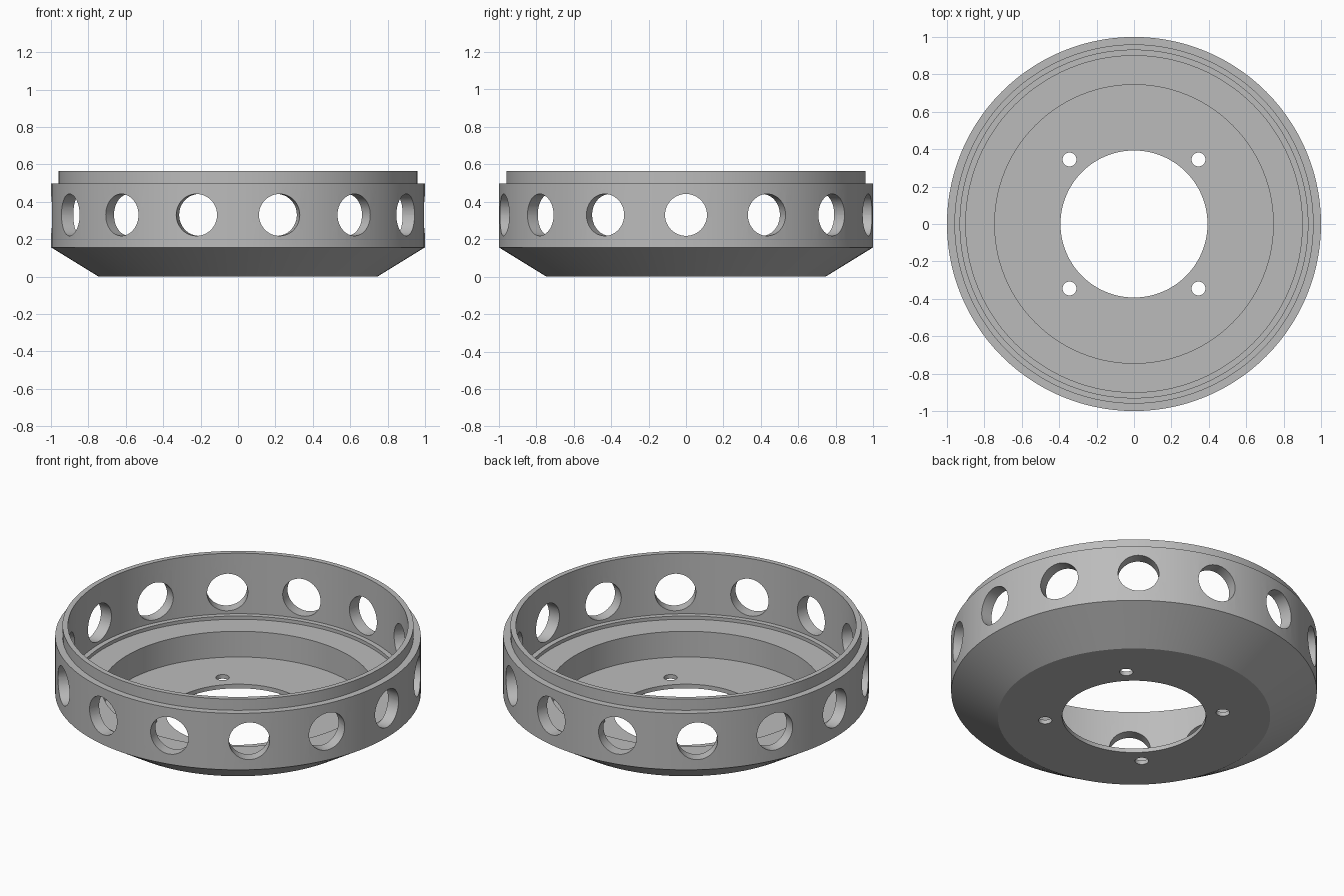
import bpy, bmesh, math
from mathutils import Matrix, Vector

cube = bpy.data.objects.get("Cube")
if cube:
    bpy.data.objects.remove(cube, do_unlink=True)

SEGMENTS = 112
SIDE_HOLES = 14


def make_object(name, bm):
    bmesh.ops.recalc_face_normals(bm, faces=bm.faces[:])
    mesh = bpy.data.meshes.new(name)
    bm.to_mesh(mesh)
    bm.free()
    obj = bpy.data.objects.new(name, mesh)
    bpy.context.collection.objects.link(obj)
    return obj


def add_cylinder(bm, radius, depth, matrix):
    bmesh.ops.create_cone(bm, cap_ends=True, segments=48, radius1=radius,
                          radius2=radius, depth=depth, matrix=matrix)


grey = bpy.data.materials.new("grey metal")
grey.use_nodes = True
grey.diffuse_color = (0.5, 0.5, 0.5, 1)
grey.node_tree.nodes["Principled BSDF"].inputs["Base Color"].default_value = (0.5, 0.5, 0.5, 1)

# Ring body: closed wall section (radius, height) turned around z
profile = [(0.393, 0), (0.745, 0), (1, 0.157), (1, 0.498), (0.96, 0.498),
           (0.96, 0.565), (0.93, 0.565), (0.93, 0.2), (0.9, 0.2), (0.9, 0.18),
           (0.745, 0.18), (0.745, 0.025), (0.393, 0.025)]
bm = bmesh.new()
rings = []
for i in range(SEGMENTS):
    a = math.tau * i / SEGMENTS
    rings.append([bm.verts.new((r * math.cos(a), r * math.sin(a), z)) for r, z in profile])
for i, ring in enumerate(rings):
    following = rings[(i + 1) % SEGMENTS]
    for j in range(len(profile)):
        k = (j + 1) % len(profile)
        bm.faces.new((ring[j], following[j], following[k], ring[k]))
body = make_object("ring_body", bm)
body.data.materials.append(grey)

# Cutter: radial side holes and four bolt holes in the floor
bm = bmesh.new()
for i in range(SIDE_HOLES):
    turn = Matrix.Rotation(math.tau * i / SIDE_HOLES, 4, 'Z')
    lay = Matrix.Translation((0.96, 0, 0.33)) @ Matrix.Rotation(math.pi / 2, 4, 'Y')
    add_cylinder(bm, 0.112, 0.3, turn @ lay)
for x in (-0.345, 0.345):
    for y in (-0.345, 0.345):
        add_cylinder(bm, 0.037, 0.2, Matrix.Translation((x, y, 0)))
cutter = make_object("hole_cutter", bm)
cutter.data.materials.append(grey)
cutter.hide_render = True

# Cut the holes and shade the result
cut = body.modifiers.new("holes", 'BOOLEAN')
cut.operation = 'DIFFERENCE'
cut.solver = 'EXACT'
cut.object = cutter
bpy.ops.object.select_all(action='DESELECT')
body.select_set(True)
bpy.context.view_layer.objects.active = body
bpy.ops.object.modifier_apply(modifier=cut.name)
bpy.data.objects.remove(cutter, do_unlink=True)
bpy.ops.object.shade_smooth_by_angle(angle=math.radians(25))
